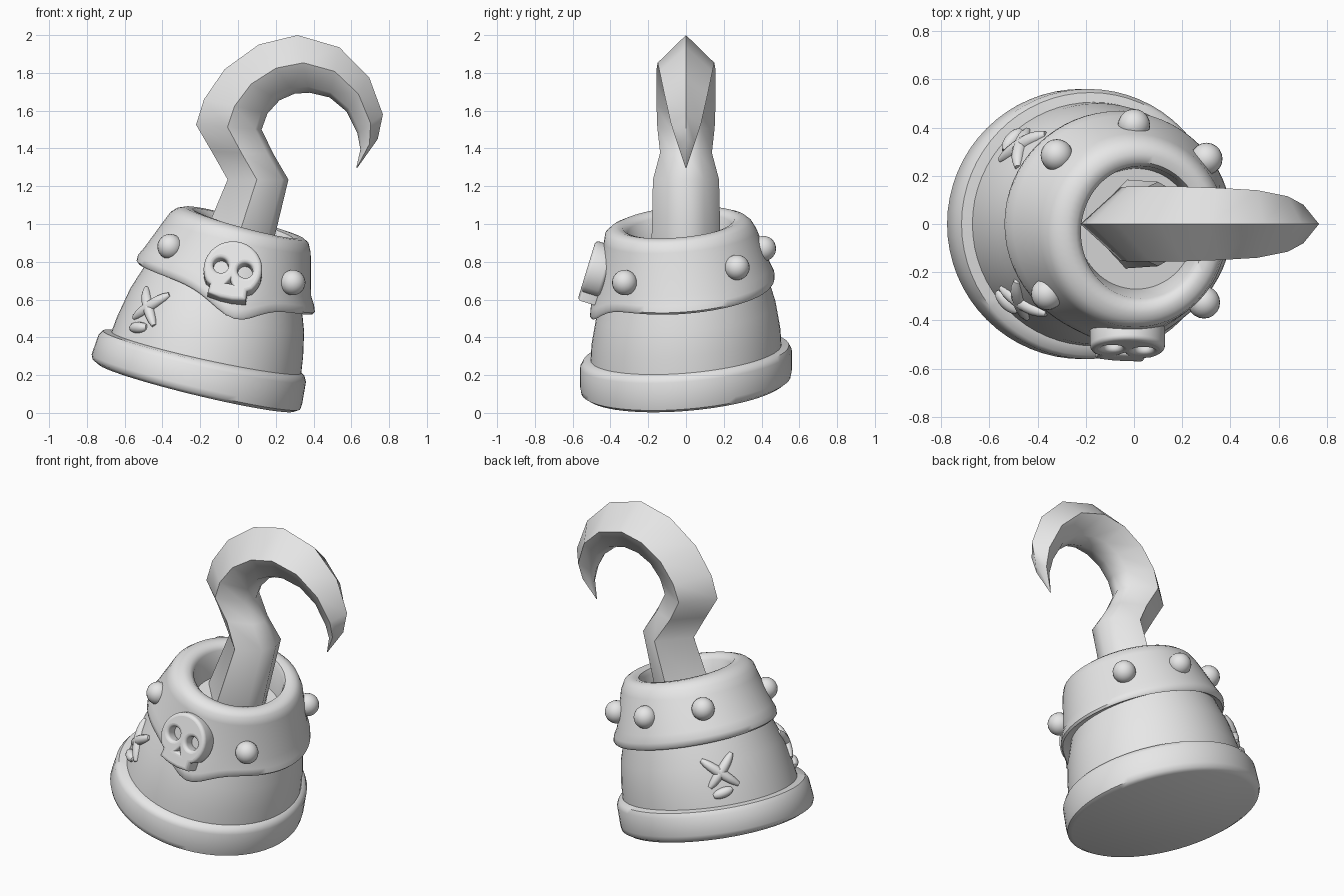
import bpy, bmesh, math
from mathutils import Vector, Matrix

if "Cube" in bpy.data.objects:
    bpy.data.objects.remove(bpy.data.objects["Cube"], do_unlink=True)

grey = bpy.data.materials.new("plain_grey")
grey.use_nodes = True
colour = (0.8, 0.8, 0.8, 1)
grey.diffuse_color = colour
grey.node_tree.nodes["Principled BSDF"].inputs["Base Color"].default_value = colour

SIDES = 64
SLOPE = 0.08  # rise of each ring towards the back


def finish(obj, angle=45):
    """Give an object its material and smooth shading."""
    obj.data.materials.clear()
    obj.data.materials.append(grey)
    bpy.ops.object.select_all(action="DESELECT")
    obj.select_set(True)
    bpy.context.view_layer.objects.active = obj
    bpy.ops.object.shade_smooth_by_angle(angle=math.radians(angle))
    return obj


def add_bmesh(name, bm, angle=45):
    bmesh.ops.recalc_face_normals(bm, faces=bm.faces)
    mesh = bpy.data.meshes.new(name)
    bm.to_mesh(mesh)
    bm.free()
    obj = bpy.data.objects.new(name, mesh)
    bpy.context.collection.objects.link(obj)
    return finish(obj, angle)


def loft(name, sections, angle=45):
    """Skin a list of equal-length point loops and cap both ends."""
    bm = bmesh.new()
    loops = [[bm.verts.new(p) for p in s] for s in sections]
    for low, high in zip(loops, loops[1:]):
        for i in range(len(low)):
            j = (i + 1) % len(low)
            bm.faces.new((low[i], low[j], high[j], high[i]))
    bm.faces.new(loops[0])
    bm.faces.new(loops[-1])
    return add_bmesh(name, bm, angle)


def ring_point(ring, a, dip=0):
    """Point on a tilted ring: left x, z, right x, z, centre y, half depth."""
    xl, zl, xr, zr, cy, ry = ring
    c, s = math.cos(a), math.sin(a)
    drop = dip * math.exp(-((c - 0.1) / 0.35) ** 2) if s < 0 else 0
    return Vector(((xl + xr) / 2 + (xr - xl) / 2 * c,
                   cy + ry * s * (1 + 0.09 * drop),
                   (zl + zr) / 2 + (zr - zl) / 2 * c + SLOPE * ry * s - 0.11 * drop))


def ring_loop(ring, dip=0):
    return [ring_point(ring, math.tau * i / SIDES, dip) for i in range(SIDES)]


# Cup with its thick rolled base
body = [
    (-.74, .26, .30, .01, 0, .53),
    (-.77, .285, .33, .02, 0, .555),
    (-.775, .31, .34, .05, 0, .56),
    (-.74, .41, .36, .165, 0, .56),
    (-.715, .435, .352, .195, 0, .545),
    (-.67, .43, .335, .21, 0, .505),
    (-.64, .51, .345, .30, 0, .50),
    (-.57, .66, .35, .43, 0, .475),
    (-.48, .80, .335, .58, 0, .43),
]
loft("cup_body", [ring_loop(r) for r in body], 50)

# Cuff: outer lip, sloped wall, rounded rim and hollow inside, each with its dip weight
cuff = [
    (-.46, .80, .32, .57, 0, .42, 1),
    (-.525, .79, .395, .525, 0, .46, 1),
    (-.537, .805, .407, .535, 0, .468, 1),
    (-.53, .835, .403, .57, 0, .468, .9),
    (-.50, .87, .387, .62, -.005, .453, .6),
    (-.39, 1.02, .385, .85, -.03, .405, 0),
    (-.36, 1.06, .373, .90, -.04, .388, 0),
    (-.325, 1.083, .35, .92, -.04, .36, 0),
    (-.28, 1.09, .32, .928, -.04, .33, 0),
    (-.24, 1.08, .29, .925, -.04, .295, 0),
    (-.22, 1.05, .275, .90, -.035, .275, 0),
    (-.23, .88, .25, .76, -.02, .25, 0),
]
loft("cuff", [ring_loop(r[:6], r[6]) for r in cuff], 50)

# Hook: outer x, z, inner x, z, half thickness
hook = [
    (-.225, .83, .145, .73, .185),
    (-.055, 1.235, .267, 1.235, .175),
    (-.14, 1.385, .188, 1.37, .137),
    (-.222, 1.525, .125, 1.50, .152),
    (-.18, 1.66, .156, 1.585, .156),
    (-.07, 1.82, .22, 1.655, .156),
    (.11, 1.95, .30, 1.69, .155),
    (.315, 2.0, .38, 1.695, .15),
    (.537, 1.935, .485, 1.67, .14),
    (.695, 1.775, .575, 1.595, .115),
    (.767, 1.58, .632, 1.48, .08),
    (.74, 1.45, .648, 1.395, .045),
    (.63, 1.295, .626, 1.297, .002),
]


def hook_section(ox, oz, ix, iz, w):
    outer, inner = Vector((ox, 0, oz)), Vector((ix, 0, iz))
    shape = [(0, 0), (.48, 1), (.9, .55), (1, 0), (.9, -.55), (.48, -1)]
    return [outer.lerp(inner, t) + Vector((0, w * side, 0)) for t, side in shape]


loft("hook", [hook_section(*s) for s in hook], 65)

# Round studs around the cuff
studs = [(-.36, -.29, .88), (.29, -.325, .69), (.30, .27, .77),
         (0, .41, .87), (-.32, .285, .96)]
for i, place in enumerate(studs):
    bm = bmesh.new()
    bmesh.ops.create_uvsphere(bm, u_segments=20, v_segments=12, radius=.067,
                              matrix=Matrix.Translation(place))
    add_bmesh(f"stud_{i + 1}", bm)


def add_curve(name, splines, dimensions, cyclic, bevel, extrude=0, matrix=None):
    """Build poly splines of (point, radius) pairs and turn them into a mesh."""
    curve = bpy.data.curves.new(name, "CURVE")
    curve.dimensions = dimensions
    curve.bevel_depth = bevel
    curve.bevel_resolution = 3
    curve.extrude = extrude
    if cyclic:
        curve.fill_mode = "BOTH"
    else:
        curve.use_fill_caps = True
    for points in splines:
        spline = curve.splines.new("POLY")
        spline.points.add(len(points) - 1)
        spline.use_cyclic_u = cyclic
        for slot, (p, radius) in zip(spline.points, points):
            slot.co = (*p, 1)
            slot.radius = radius
    obj = bpy.data.objects.new(name, curve)
    bpy.context.collection.objects.link(obj)
    if matrix:
        obj.matrix_world = matrix
    bpy.ops.object.select_all(action="DESELECT")
    obj.select_set(True)
    bpy.context.view_layer.objects.active = obj
    bpy.ops.object.convert(target="MESH")
    return finish(bpy.context.view_layer.objects.active, 50)


# Crossed stitches with a small knot below, on both sides of the cup
def body_point(a, t):
    i = int(t)
    return ring_point(body[i], a).lerp(ring_point(body[i + 1], a), t - i)


def strand(start, end):
    points = []
    for k in range(9):
        f = k / 8
        a, t = (s + (e - s) * f for s, e in zip(start, end))
        points.append((body_point(a, t), .45 + .6 * math.sin(math.pi * f) ** .6))
    return points


for label, side in (("front", -1), ("back", 1)):
    mid = side * math.radians(138)
    marks = [((-.2, 7.25), (.17, 6.15)), ((.2, 7.3), (-.17, 6.2)), ((-.15, 5.75), (.08, 6.05))]
    splines = [strand((mid + a, t), (mid + b, u)) for (a, t), (b, u) in marks]
    add_curve(f"{label}_stitches", splines, "3D", False, .029)


# Skull badge with open eye sockets and nose
def arc(cx, cy, r, start, end, count):
    angles = [math.radians(start + (end - start) * k / count) for k in range(count + 1)]
    return [(cx + r * math.cos(a), cy + r * math.sin(a)) for a in angles]


outline = arc(0, .015, .135, -35, 215, 28)
outline += [(-.08, -.08), (-.083, -.125), (-.03, -.135), (.03, -.135), (.083, -.125), (.08, -.08)]
sockets = [arc(x, .02, .06, 0, 345, 23) for x in (-.066, .066)]
nose = arc(0, -.06, .055, 90, 330, 2)
shapes = [[((x, y, 0), 1) for x, y in s] for s in [outline, *sockets, nose]]

normal = Vector((0, -math.cos(math.radians(17)), math.sin(math.radians(17))))
across = Vector((math.cos(math.radians(13)), 0, -math.sin(math.radians(13))))
across = (across - normal * across.dot(normal)).normalized()
frame = Matrix((across, normal.cross(across), normal)).transposed().to_4x4()
frame.translation = (-.03, -.475, .735)
add_curve("skull_badge", shapes, "2D", True, .02, .035, frame)
